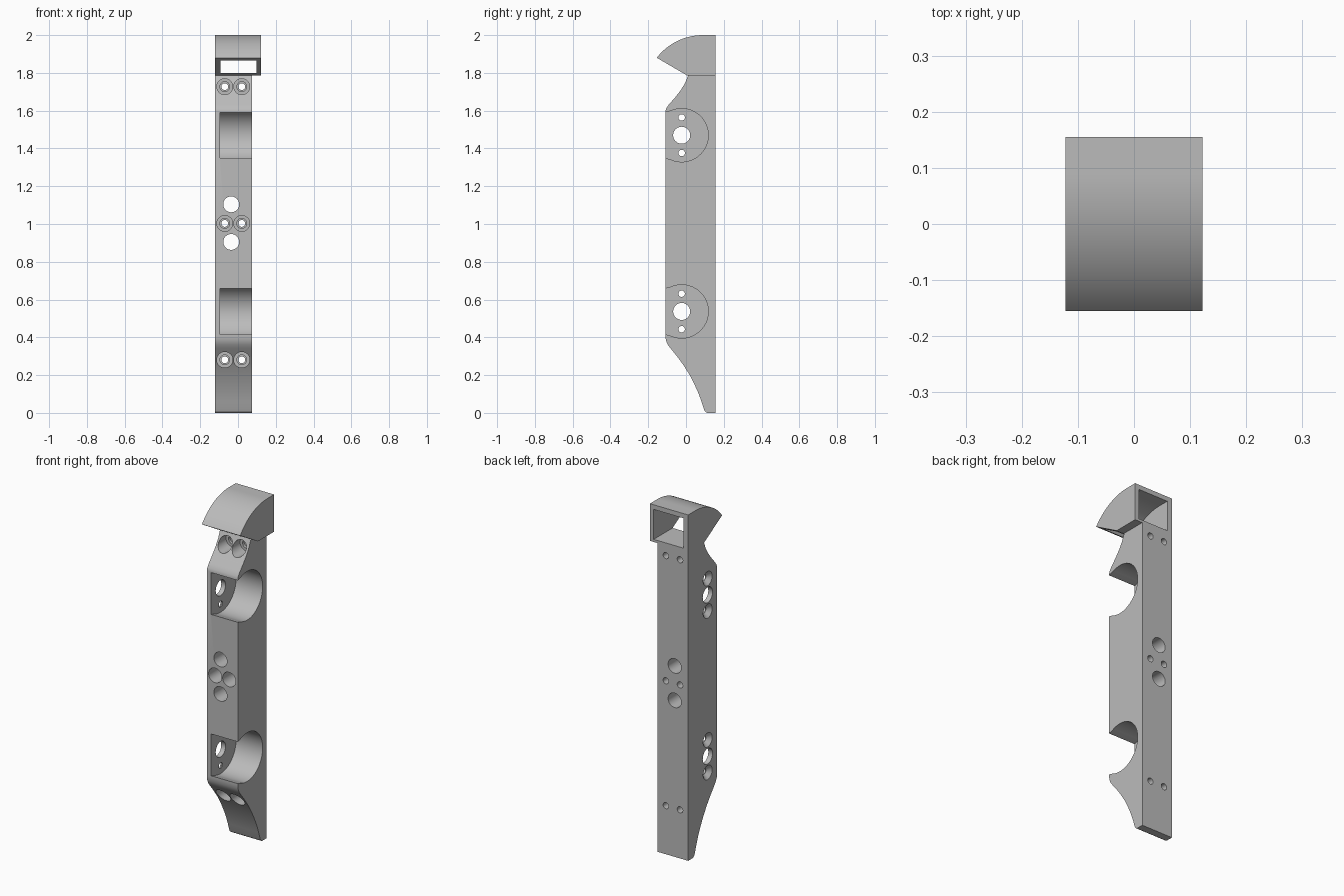
import bpy, bmesh, math
from mathutils import Matrix

cube = bpy.data.objects.get("Cube")
if cube:
    bpy.data.objects.remove(cube, do_unlink=True)

grey = bpy.data.materials.new("plain grey")
grey.use_nodes = True
grey.diffuse_color = (0.5, 0.5, 0.5, 1)
grey.node_tree.nodes["Principled BSDF"].inputs["Base Color"].default_value = (0.5, 0.5, 0.5, 1)


def add_object(name, bm):
    bmesh.ops.recalc_face_normals(bm, faces=bm.faces)
    mesh = bpy.data.meshes.new(name)
    bm.to_mesh(mesh)
    bm.free()
    mesh.materials.append(grey)
    obj = bpy.data.objects.new(name, mesh)
    bpy.context.collection.objects.link(obj)
    return obj


def prism(name, profile, x0, x1):
    """Extrude a side profile of (y, z) points from x0 to x1."""
    bm = bmesh.new()
    face = bm.faces.new([bm.verts.new((x0, y, z)) for y, z in profile])
    geom = bmesh.ops.extrude_face_region(bm, geom=[face])["geom"]
    verts = [v for v in geom if isinstance(v, bmesh.types.BMVert)]
    bmesh.ops.translate(bm, verts=verts, vec=(x1 - x0, 0, 0))
    return add_object(name, bm)


def drill(axis, u, z, start, end, r0, r1=None):
    """Round or tapered cutter along x or y; u is the other level coordinate."""
    bm = bmesh.new()
    bmesh.ops.create_cone(bm, cap_ends=True, segments=40, radius1=r0,
                          radius2=r0 if r1 is None else r1, depth=end - start)
    mid = (start + end) / 2
    if axis == "x":
        mat = Matrix.Translation((mid, u, z)) @ Matrix.Rotation(math.pi / 2, 4, "Y")
    else:
        mat = Matrix.Translation((u, mid, z)) @ Matrix.Rotation(-math.pi / 2, 4, "X")
    bmesh.ops.transform(bm, matrix=mat, verts=bm.verts)
    return add_object("cutter", bm)


def cut(obj, cutters):
    bpy.context.view_layer.objects.active = obj
    for c in cutters:
        c.hide_render = True
        mod = obj.modifiers.new("cut", "BOOLEAN")
        mod.operation, mod.solver, mod.object = "DIFFERENCE", "EXACT", c
        bpy.ops.object.modifier_apply(modifier=mod.name)
        bpy.data.objects.remove(c, do_unlink=True)


def arc(cy, cz, r, a0, a1, n):
    """Points on a circle; angles in degrees from straight up towards the front."""
    angles = [math.radians(a0 + (a1 - a0) * i / n) for i in range(n + 1)]
    return [(cy - r * math.sin(a), cz + r * math.cos(a)) for a in angles]


LEFT, RIGHT, HOOD_RIGHT = -0.1225, 0.075, 0.1225
FRONT, BACK = -0.109, 0.155

# Main bar with curved upper neck and tapering foot
bar = prism("bar", [
    (BACK, 0), (0.112, 0), (0.1, 0.008), (0.094, 0.022), (0.082, 0.06), (0.066, 0.104),
    (0.045, 0.15), (0.018, 0.203), (-0.015, 0.255), (-0.048, 0.3), (-0.082, 0.342),
    (-0.097, 0.362), (-0.106, 0.383), (FRONT, 0.405),
    (FRONT, 1.598), (-0.105, 1.612), (-0.092, 1.631), (-0.06, 1.667), (-0.03, 1.705),
    (-0.006, 1.744), (0.011, 1.785), (BACK, 1.785)], LEFT, RIGHT)

# Round side pockets, with wall holes countersunk from the outside
PY, WALL = -0.023, -0.095
cutters = []
for z in (0.537, 1.47):
    rim = arc(PY, z, 0.141, 24, -204, 56)
    mouth = [(FRONT, z - 0.121), (-0.16, z - 0.112), (-0.16, z + 0.112), (FRONT, z + 0.121)]
    cutters.append(prism("cutter", rim + mouth, WALL, 0.2))
    cutters.append(drill("x", PY, z, -0.2, -0.06, 0.045))
    for s in (-1, 1):
        cutters.append(drill("x", PY, z + s * 0.094, -0.2, -0.06, 0.017))
        cutters.append(drill("x", PY, z + s * 0.094, LEFT - 0.002, -0.099, 0.043, 0.017))

# Counterbored screw holes in pairs
for z in (0.281, 1.003, 1.727):
    for x in (-0.07, 0.02):
        cutters.append(drill("y", x, z, -0.3, 0.05, 0.042))
        cutters.append(drill("y", x, z, 0.045, 0.065, 0.026))
        cutters.append(drill("y", x, z, 0.04, 0.3, 0.018))

# Two plain through holes at mid height
for z in (0.905, 1.104):
    cutters.append(drill("y", -0.036, z, -0.3, 0.3, 0.042))
cut(bar, cutters)

# Hollow hood with an arched roof, open at the back and the slanted front
hood = prism("hood", [(0.008, 1.785), (BACK, 1.785), (BACK, 2)]
             + arc(0.09, 1.69, 0.31, 0, 52.2, 24), LEFT, HOOD_RIGHT)
cavity = prism("cutter", [(-0.154, 1.8), (0.3, 1.8), (0.3, 1.973)]
               + arc(0.09, 1.69, 0.283, 0, 60, 24), -0.092, 0.098)
cut(hood, [cavity])

# Smooth curved walls, crisp edges
for obj in (bar, hood):
    bpy.ops.object.select_all(action="DESELECT")
    obj.select_set(True)
    bpy.context.view_layer.objects.active = obj
    bpy.ops.object.shade_smooth_by_angle(angle=math.radians(25))
